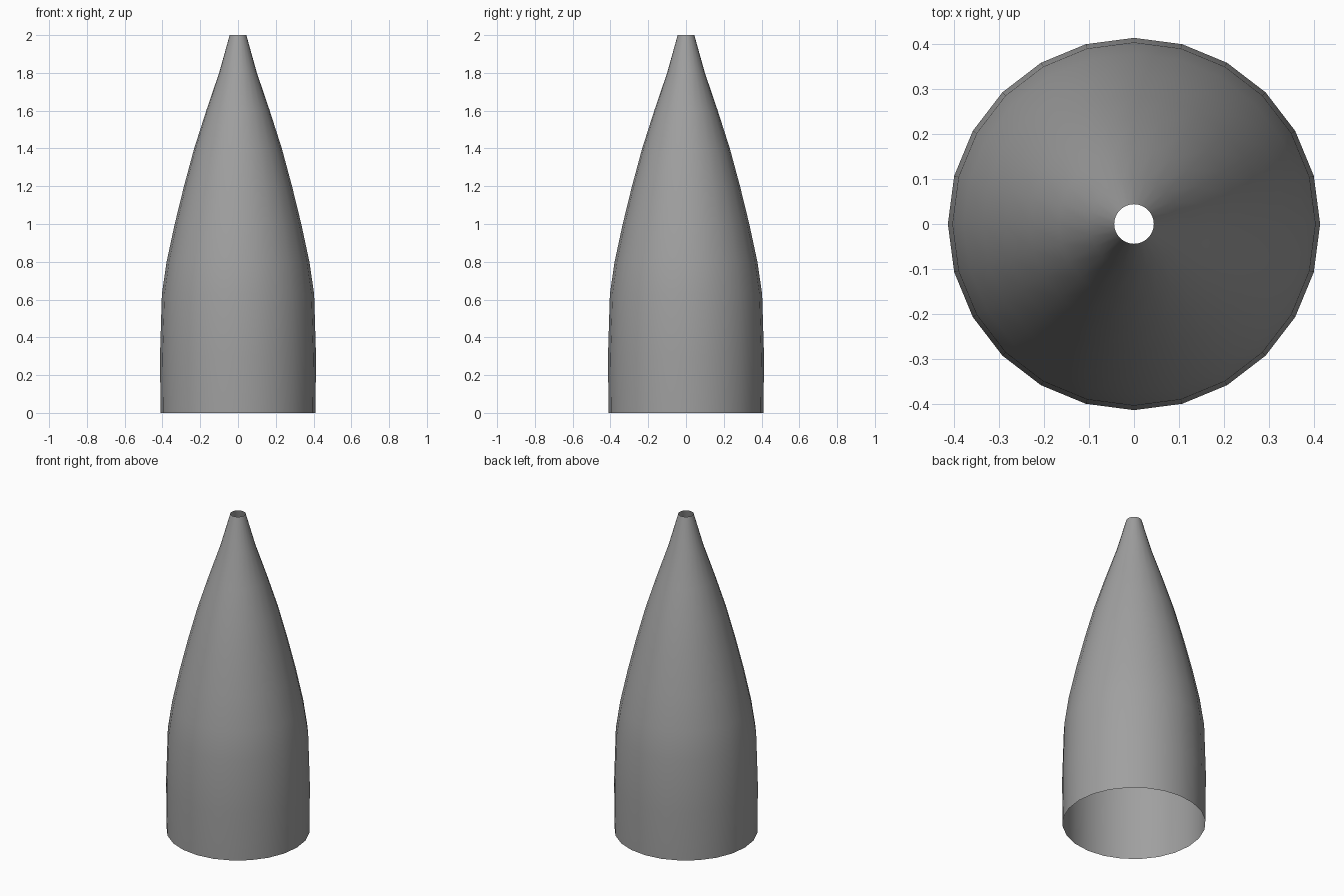
import bpy, bmesh, math

old = bpy.data.objects.get("Cube")
if old:
    bpy.data.objects.remove(old, do_unlink=True)

# Plain grey finish
grey = bpy.data.materials.new("plain grey")
grey.use_nodes = True
colour = (0.35, 0.35, 0.35, 1)
grey.diffuse_color = colour
grey.node_tree.nodes["Principled BSDF"].inputs["Base Color"].default_value = colour

# Radius and height of the hollow nose shell, from open base to open tip
profile = [(0.41, 0), (0.413, 0.3), (0.403, 0.63), (0.378, 0.8), (0.335, 1.0),
           (0.286, 1.2), (0.232, 1.4), (0.168, 1.6), (0.1, 1.8), (0.044, 2)]
SIDES = 24

# Single-walled shell, open at both ends
bm = bmesh.new()
rings = []
for radius, z in profile:
    rings.append([bm.verts.new((radius * math.cos(math.tau * i / SIDES),
                                radius * math.sin(math.tau * i / SIDES), z))
                  for i in range(SIDES)])
for low, high in zip(rings, rings[1:]):
    for i in range(SIDES):
        j = (i + 1) % SIDES
        bm.faces.new((low[i], low[j], high[j], high[i])).smooth = True

mesh = bpy.data.meshes.new("nose_shell")
bm.to_mesh(mesh)
bm.free()
mesh.materials.append(grey)
shell = bpy.data.objects.new("nose_shell", mesh)
bpy.context.collection.objects.link(shell)
